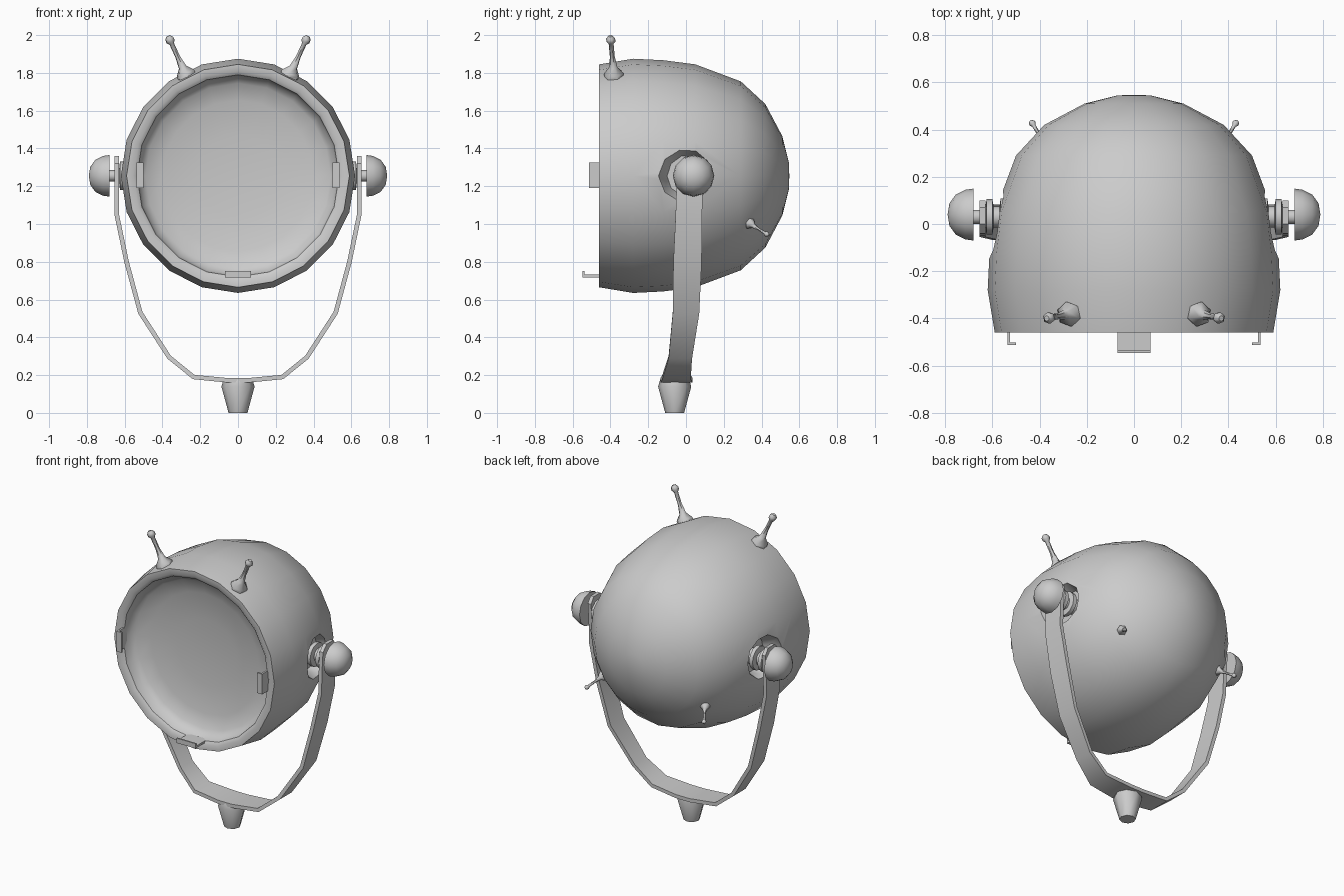
import bpy, bmesh, math
from mathutils import Vector, Matrix

if "Cube" in bpy.data.objects:
    bpy.data.objects.remove(bpy.data.objects["Cube"])

CZ = 1.255  # height of the lamp axis


def finish(name, bm, angle=40):
    bmesh.ops.remove_doubles(bm, verts=bm.verts, dist=1e-5)
    bmesh.ops.recalc_face_normals(bm, faces=bm.faces)
    me = bpy.data.meshes.new(name)
    bm.to_mesh(me)
    bm.free()
    ob = bpy.data.objects.new(name, me)
    bpy.context.collection.objects.link(ob)
    smooth(ob, angle)
    return ob


def smooth(ob, angle):
    bpy.ops.object.select_all(action='DESELECT')
    ob.select_set(True)
    bpy.context.view_layer.objects.active = ob
    bpy.ops.object.shade_smooth_by_angle(angle=math.radians(angle))


def lathe(name, profile, n, origin, axis, angle=40):
    """Revolve (radius, distance along axis) points around an axis."""
    bm = bmesh.new()
    rot = Vector(axis).to_track_quat('Z', 'Y').to_matrix().to_4x4()
    m = Matrix.Translation(origin) @ rot
    rings = []
    for r, h in profile:
        if r == 0:
            rings.append([bm.verts.new(m @ Vector((0, 0, h)))] * n)
        else:
            rings.append([bm.verts.new(m @ Vector((r * math.cos(2 * math.pi * i / n),
                                                   r * math.sin(2 * math.pi * i / n), h)))
                          for i in range(n)])
    for a, b in zip(rings, rings[1:]):
        for i in range(n):
            j = (i + 1) % n
            bm.faces.new(list(dict.fromkeys((a[i], a[j], b[j], b[i]))))
    return finish(name, bm, angle)


def box(name, lo, hi):
    bm = bmesh.new()
    lo, hi = Vector(lo), Vector(hi)
    size = [abs(c) for c in hi - lo]
    bmesh.ops.create_cube(bm, size=1, matrix=Matrix.Translation((lo + hi) / 2) @ Matrix.Diagonal((*size, 1)))
    return finish(name, bm)


# Lamp housing: domed shell, rounded rim and shallow dish
housing = lathe("lamp_housing", [
    (0, .547), (.07, .545), (.21, .51), (.38, .42), (.50, .29), (.59, .05), (.612, -.12),
    (.62, -.28), (.59, -.46), (.555, -.46), (.535, -.445), (.525, -.40),
    (.49, -.37), (.40, -.345), (.22, -.325), (0, -.32)], 20, (0, 0, CZ), (0, 1, 0))

# Round pockets in the housing sides for the pivots
for s in (1, -1):
    cutter = lathe("pocket_cutter", [(0, 0), (.11, 0), (.155, .11), (.155, .25), (0, .25)],
                   10, (s * .50, .01, CZ), (s, 0, 0))
    cutter.hide_render = True
    mod = housing.modifiers.new("pocket", 'BOOLEAN')
    mod.operation = 'DIFFERENCE'
    mod.solver = 'EXACT'
    mod.object = cutter
    bpy.context.view_layer.objects.active = housing
    bpy.ops.object.modifier_apply(modifier=mod.name)
    bpy.data.objects.remove(cutter)
smooth(housing, 40)

# Yoke: flat strap swept down one side and up the other (x, y, z, half width)
half = [(.642, .035, 1.36, .035), (.642, .03, 1.32, .07), (.642, .02, 1.20, .07), (.642, .015, 1.05, .07),
        (.59, .008, .80, .075), (.517, 0, .53, .07), (.365, -.03, .295, .062),
        (.235, -.05, .19, .075), (.05, -.05, .172, .085)]
path = half + [(-x, y, z, w) for x, y, z, w in reversed(half)]
bm = bmesh.new()
sections = []
for i, (x, y, z, w) in enumerate(path):
    a, b = path[max(i - 1, 0)], path[min(i + 1, len(path) - 1)]
    t = Vector((b[0] - a[0], 0, b[2] - a[2])).normalized()
    nrm = Vector((-t.z, 0, t.x)) * .012
    sections.append([bm.verts.new(Vector((x, y + sy * w, z)) + nrm * sn)
                     for sy, sn in ((1, 1), (-1, 1), (-1, -1), (1, -1))])
for a, b in zip(sections, sections[1:]):
    for i in range(4):
        j = (i + 1) % 4
        bm.faces.new((a[i], a[j], b[j], b[i]))
bm.faces.new(sections[0])
bm.faces.new(sections[-1])
finish("yoke_strap", bm)

# Tapered foot under the yoke
lathe("foot_socket", [(0, 0), (.05, 0), (.088, .14), (.075, .18), (0, .18)], 8, (0, -.06, 0), (0, 0, 1), 50)

PEG = [(0, 0), (.052, 0), (.052, .025), (.022, .06), (.013, .12), (.013, .195),
       (.024, .208), (.024, .225), (.012, .24), (0, .24)]


def peg(name, base, tip):
    base, tip = Vector(base), Vector(tip)
    k = (tip - base).length / .24
    lathe(name, [(r * k, h * k) for r, h in PEG], 6, base, tip - base, 50)


for s, side in ((1, "right"), (-1, "left")):
    # Pivot shaft, collars and domed knob
    lathe("pivot_" + side, [(0, .49), (.05, .49), (.05, .535), (.078, .54), (.078, .565), (.045, .57),
                            (.045, .595), (.075, .60), (.075, .625), (.03, .63), (.03, .69), (0, .69)],
          12, (0, .03, CZ), (s, 0, 0))
    lathe("knob_" + side, [(0, .68), (.11, .68), (.105, .715), (.085, .755), (.048, .782), (0, .79)],
          12, (0, .04, CZ), (s, 0, 0))
    # Top and rear pegs
    peg("top_peg_" + side, (s * .268, -.38, 1.775), (s * .37, -.40, 1.995))
    peg("rear_peg_" + side, (s * .372, .33, 1.007), (s * .437, .437, .94))
    # Side filter clip with inward lip
    box("side_clip_" + side, (s * .525, -.51, 1.19), (s * .537, -.42, 1.325))
    box("side_clip_lip_" + side, (s * .50, -.513, 1.19), (s * .537, -.502, 1.325))

# Bottom filter clip with upturned lip
box("bottom_clip", (-.07, -.54, .718), (.07, -.42, .732))
box("bottom_clip_lip", (-.07, -.547, .718), (.07, -.537, .75))
